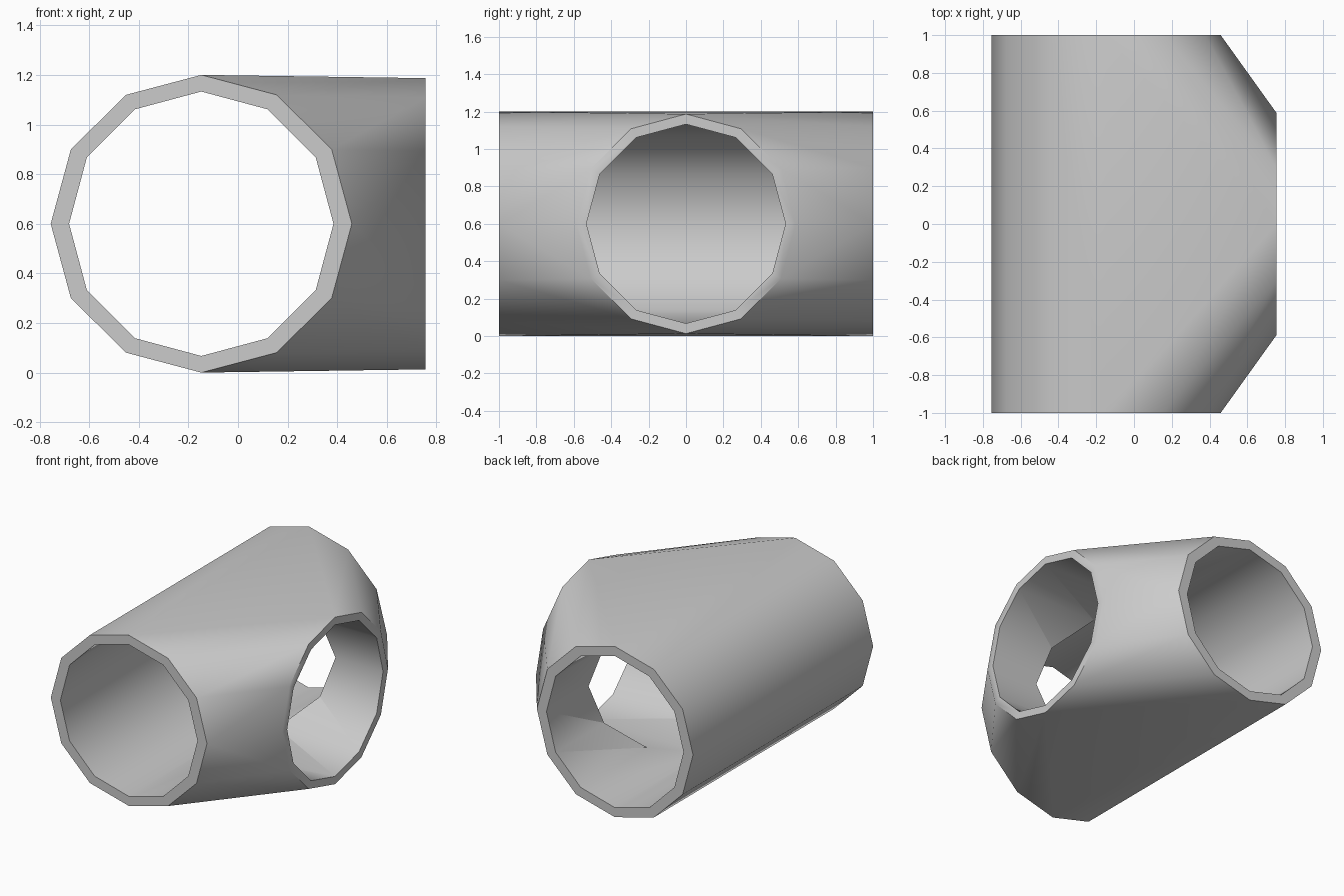
import bpy, bmesh
from math import cos, sin, pi, radians
from mathutils import Vector

if "Cube" in bpy.data.objects:
    bpy.data.objects.remove(bpy.data.objects["Cube"])

SIDES = 12
CX, CZ = -0.148, 0.6     # centre of the straight pipe
END_X = 0.755            # mouth of the side branch


def ring(axis, offset, rx, rz):
    pts = []
    for i in range(SIDES):
        a = 2 * pi * i / SIDES
        h, v = rx * cos(a), CZ + rz * sin(a)
        pts.append(Vector((CX + h, offset, v) if axis == 'Y' else (offset, h, v)))
    return pts


def hull(name, *rings):
    bm = bmesh.new()
    for r in rings:
        for p in r:
            bm.verts.new(p)
    bmesh.ops.convex_hull(bm, input=bm.verts[:])
    bmesh.ops.dissolve_limit(bm, angle_limit=radians(0.2),
                             verts=bm.verts[:], edges=bm.edges[:])
    bmesh.ops.recalc_face_normals(bm, faces=bm.faces[:])
    me = bpy.data.meshes.new(name)
    bm.to_mesh(me)
    bm.free()
    ob = bpy.data.objects.new(name, me)
    bpy.context.collection.objects.link(ob)
    return ob


# Outer body: both pipe ends blended into the branch mouth
body = hull("pipe_junction",
            ring('Y', -1, 0.607, 0.6), ring('Y', 1, 0.607, 0.6),
            ring('X', END_X, 0.587, 0.587))

# Straight bore and side bore
bores = [
    hull("straight_bore", ring('Y', -1.2, 0.533, 0.533), ring('Y', 1.2, 0.533, 0.533)),
    hull("branch_bore", ring('X', CX, 0.5325, 0.5325), ring('X', 1.0, 0.5325, 0.5325)),
]

bpy.context.view_layer.objects.active = body
body.select_set(True)
for bore in bores:
    bore.hide_render = True
    mod = body.modifiers.new(bore.name, 'BOOLEAN')
    mod.operation = 'DIFFERENCE'
    mod.solver = 'EXACT'
    mod.object = bore
    bpy.ops.object.modifier_apply(modifier=mod.name)
for bore in bores:
    bpy.data.objects.remove(bore)

bpy.ops.object.shade_smooth_by_angle(angle=radians(40))
